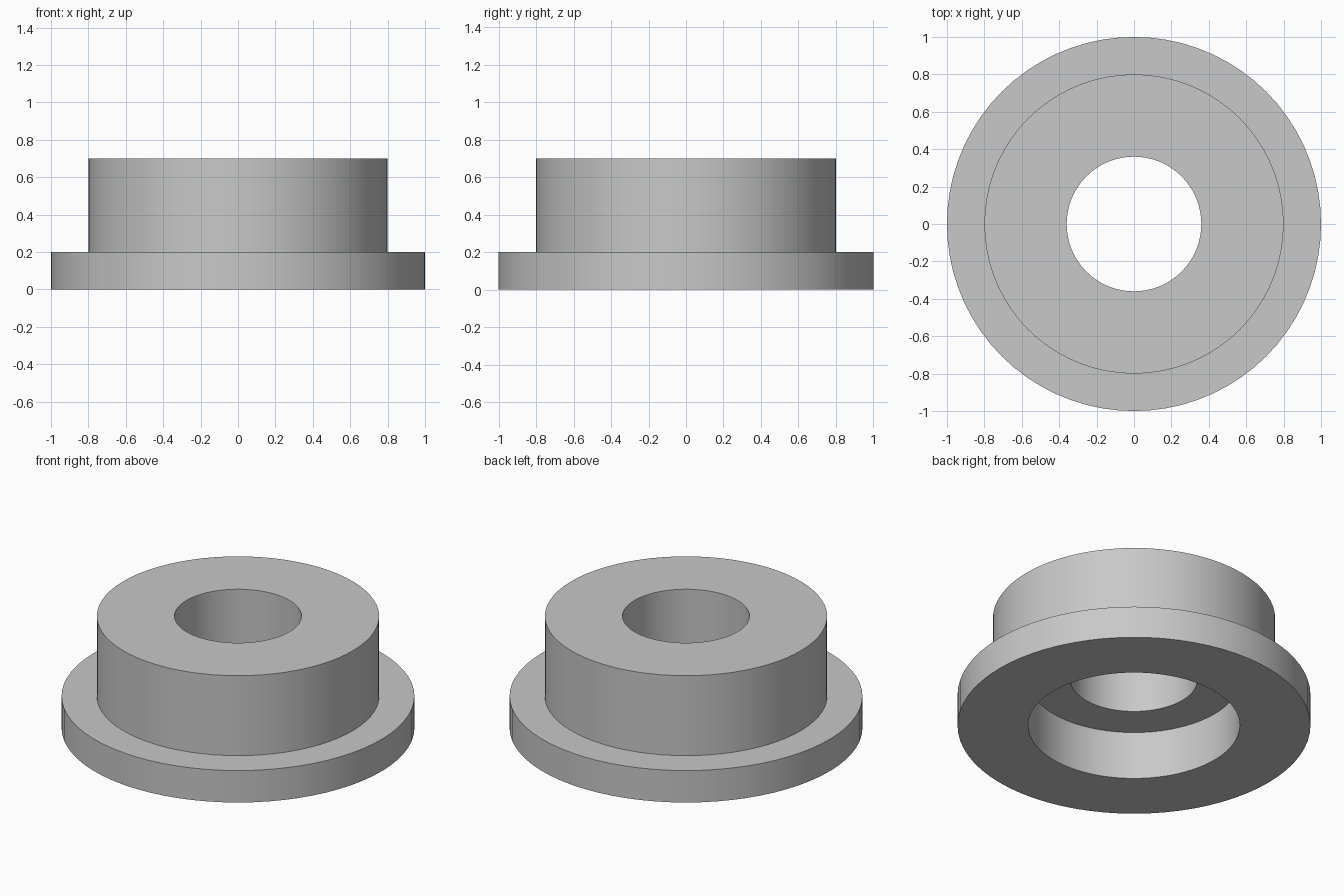
import bpy, bmesh, math
from mathutils import Matrix, Vector

default = bpy.data.objects.get("Cube")
if default:
    bpy.data.objects.remove(default, do_unlink=True)

SEGMENTS = 72

# Material
grey = bpy.data.materials.new("light_grey")
grey.use_nodes = True
colour = (0.58, 0.58, 0.58, 1)
grey.diffuse_color = colour
grey.node_tree.nodes["Principled BSDF"].inputs["Base Color"].default_value = colour

# Closed cross-section (radius, height): flange, hub, bore and counterbore
profile = [(0.6, 0), (1, 0), (1, 0.2), (0.8, 0.2),
           (0.8, 0.7), (0.36, 0.7), (0.36, 0.3), (0.6, 0.3)]

# Revolve the section into a flanged bushing
bm = bmesh.new()
verts = [bm.verts.new((r, 0, z)) for r, z in profile]
edges = [bm.edges.new((v, verts[(i + 1) % len(verts)])) for i, v in enumerate(verts)]
bmesh.ops.spin(bm, geom=verts + edges, cent=(0, 0, 0), axis=(0, 0, 1),
               angle=math.tau, steps=SEGMENTS, use_merge=True)
bmesh.ops.remove_doubles(bm, verts=bm.verts[:], dist=0.0001)
bmesh.ops.recalc_face_normals(bm, faces=bm.faces[:])
mesh = bpy.data.meshes.new("flanged_bushing")
bm.to_mesh(mesh)
bm.free()
mesh.materials.append(grey)

bushing = bpy.data.objects.new("flanged_bushing", mesh)
bpy.context.collection.objects.link(bushing)

# Smooth round walls, sharp rims
bpy.ops.object.select_all(action="DESELECT")
bushing.select_set(True)
bpy.context.view_layer.objects.active = bushing
bpy.ops.object.shade_smooth_by_angle(angle=math.radians(30))
